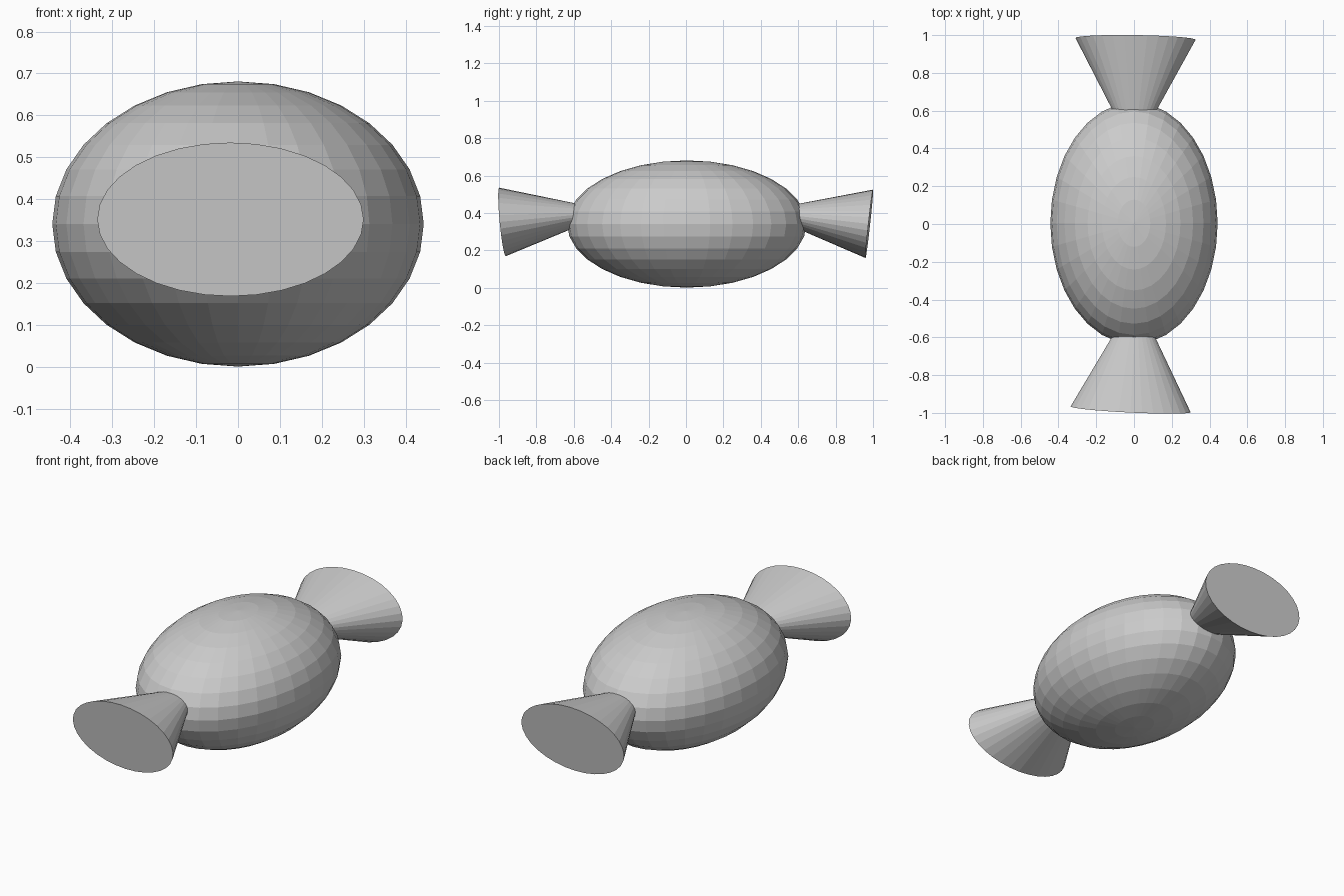
import bpy
import bmesh
from mathutils import Matrix, Vector

default_cube = bpy.data.objects.get("Cube")
if default_cube:
    bpy.data.objects.remove(default_cube, do_unlink=True)

GREY = (0.6, 0.6, 0.6, 1)
grey = bpy.data.materials.new("plain_grey")
grey.use_nodes = True
grey.diffuse_color = GREY
grey.node_tree.nodes["Principled BSDF"].inputs["Base Color"].default_value = GREY


def add_object(name, bm):
    """Turn a bmesh into a flat shaded grey object."""
    mesh = bpy.data.meshes.new(name)
    bm.to_mesh(mesh)
    bm.free()
    mesh.materials.append(grey)
    obj = bpy.data.objects.new(name, mesh)
    bpy.context.collection.objects.link(obj)
    return obj


# Sweet body: faceted ellipsoid with its poles at top and bottom
bm = bmesh.new()
bmesh.ops.create_uvsphere(bm, u_segments=32, v_segments=16, radius=1)
body = add_object("candy_body", bm)
body.location = (0, 0.004, 0.341)
body.scale = (0.443, 0.64, 0.34)


def wrapper_end(name, mouth, outward, depth=0.6):
    """Flattened cone, wide flat mouth outside and tip hidden in the body."""
    bm = bmesh.new()
    bmesh.ops.create_cone(bm, cap_ends=True, segments=32,
                          radius1=1, radius2=0, depth=1)
    bmesh.ops.translate(bm, verts=bm.verts, vec=(0, 0, 0.5))
    inward = -Vector(outward).normalized()
    side = Vector((0, 0, 1)).cross(inward).normalized()
    up = inward.cross(side)
    turn = Matrix((side, up, inward)).transposed().to_4x4()
    obj = add_object(name, bm)
    obj.matrix_world = (Matrix.Translation(mouth) @ turn
                        @ Matrix.Diagonal((0.318, 0.184, depth, 1)))


# Twisted wrapper ends, each drooping slightly
wrapper_end("front_wrapper_end", (-0.018, -0.981, 0.352), (-0.048, -1, -0.095))
wrapper_end("back_wrapper_end", (0.008, 0.98, 0.342), (0.015, 1, -0.11))
